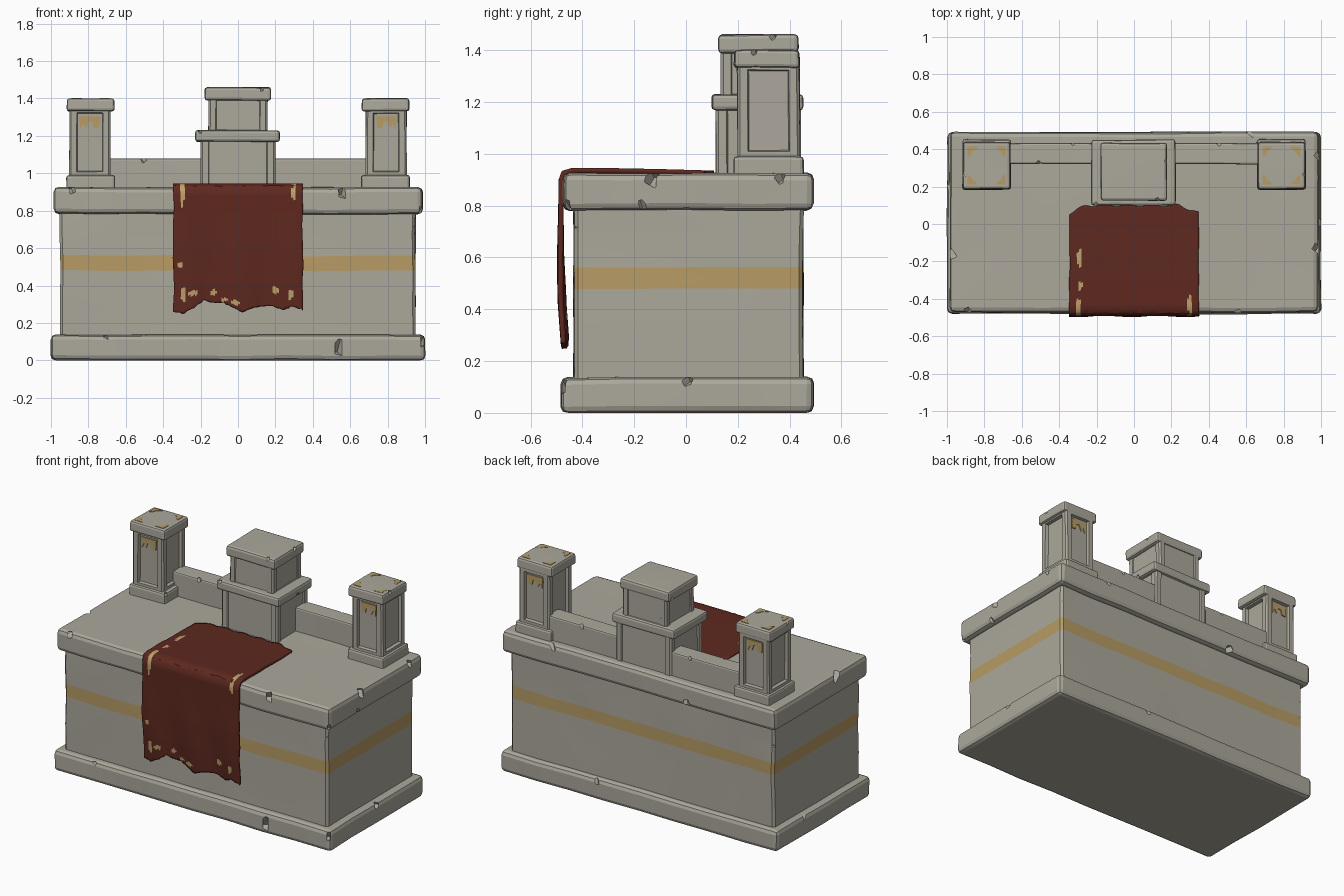
import bpy, bmesh, math, random
from mathutils import Vector, Matrix, noise

random.seed(4)
old = bpy.data.objects.get("Cube")
if old:
    bpy.data.objects.remove(old)


def material(name, rgb):
    m = bpy.data.materials.new(name)
    m.use_nodes = True
    m.diffuse_color = (*rgb, 1)
    m.node_tree.nodes["Principled BSDF"].inputs["Base Color"].default_value = (*rgb, 1)
    return m


STONE = material("warm grey stone", (0.41, 0.39, 0.33))
GOLD = material("worn gold", (0.47, 0.33, 0.13))
RED = material("dark red cloth", (0.112, 0.022, 0.014))
TRIM = material("pale gold thread", (0.52, 0.36, 0.15))


def activate(ob):
    bpy.ops.object.select_all(action="DESELECT")
    ob.select_set(True)
    bpy.context.view_layer.objects.active = ob


def finish(name, bm, mats, angle=30):
    bmesh.ops.recalc_face_normals(bm, faces=bm.faces)
    me = bpy.data.meshes.new(name)
    bm.to_mesh(me)
    bm.free()
    for m in mats:
        me.materials.append(m)
    ob = bpy.data.objects.new(name, me)
    bpy.context.collection.objects.link(ob)
    activate(ob)
    bpy.ops.object.shade_smooth_by_angle(angle=math.radians(angle))
    return ob


def warp(bm, amount):
    """Gently uneven surfaces, leaving the underside at z = 0 flat."""
    for v in bm.verts:
        if v.co.z > 0.001:
            v.co += noise.noise_vector(v.co * 4) * amount
            v.co.z = max(v.co.z, 0.002)


def box(x, y, z, taper=1.0):
    """Box from three ranges; the top is scaled by taper."""
    bm = bmesh.new()
    bmesh.ops.create_cube(bm, size=1)
    for v in bm.verts:
        k = taper if v.co.z > 0 else 1
        v.co = Vector((sum(x) / 2 + v.co.x * (x[1] - x[0]) * k,
                       sum(y) / 2 + v.co.y * (y[1] - y[0]) * k,
                       sum(z) / 2 + v.co.z * (z[1] - z[0])))
    return bm


def slice_at(bm, axis, values):
    normal = Vector([float(i == axis) for i in range(3)])
    for value in values:
        bmesh.ops.bisect_plane(bm, geom=bm.verts[:] + bm.edges[:] + bm.faces[:],
                               plane_co=normal * value, plane_no=normal)


def steps(span, count):
    return [span[0] + (span[1] - span[0]) * i / count for i in range(1, count)]


def round_edges(bm, width, segments=2):
    bm.normal_update()
    edges = [e for e in bm.edges if e.calc_face_angle(0) > 1]
    bmesh.ops.bevel(bm, geom=edges, offset=width, segments=segments,
                    affect="EDGES", profile=0.5)


def stone(name, x, y, z, bevel, parts=(3, 3), amount=0.004, taper=1.0, chips=()):
    bm = box(x, y, z, taper)
    slice_at(bm, 0, steps(x, parts[0]))
    slice_at(bm, 1, steps(y, parts[1]))
    round_edges(bm, bevel)
    warp(bm, amount)
    bmesh.ops.triangulate(bm, faces=bm.faces)
    ob = finish(name, bm, [STONE], 24)
    chip(ob, chips)
    return ob


def chip(ob, spots):
    """Knock thin wedge shaped notches out of a stone."""
    bm = bmesh.new()
    for px, py, pz, size in spots:
        turn = (Matrix.Rotation(random.uniform(0.5, 1.0), 4, "Z")
                @ Matrix.Rotation(random.uniform(0.4, 0.9), 4, "X"))
        shape = Matrix.Diagonal((size * 0.5, size * 0.8, size * 1.3, 1))
        bmesh.ops.create_cube(bm, size=1, matrix=Matrix.Translation((px, py, pz)) @ turn @ shape)
    cutter = finish("chip_cutter", bm, [STONE])
    cutter.hide_render = True
    activate(ob)
    mod = ob.modifiers.new("chips", "BOOLEAN")
    mod.operation, mod.solver, mod.object = "DIFFERENCE", "EXACT", cutter
    bpy.ops.object.modifier_apply(modifier=mod.name)
    bpy.data.objects.remove(cutter)
    bpy.ops.object.shade_smooth_by_angle(angle=math.radians(14))


def panelled(name, x, y, z, border, depth):
    """Box with a sunken panel on each of its four sides."""
    bm = box(x, y, z)
    corners = [e for e in bm.edges if abs(e.verts[0].co.z - e.verts[1].co.z) > 0.01]
    bmesh.ops.bevel(bm, geom=corners, offset=0.01, segments=1, affect="EDGES")
    bm.normal_update()
    sides = [f for f in bm.faces if max(abs(f.normal.x), abs(f.normal.y)) > 0.95]
    bmesh.ops.inset_individual(bm, faces=sides, thickness=border, depth=0)
    bmesh.ops.inset_individual(bm, faces=sides, thickness=0.006, depth=-depth)
    warp(bm, 0.004)
    return finish(name, bm, [STONE], 15)


def plate(name, points, matrix, thick):
    bm = bmesh.new()
    face = bm.faces.new([bm.verts.new((a, b, 0)) for a, b in points])
    top = bmesh.ops.extrude_face_region(bm, geom=[face])["geom"]
    bmesh.ops.translate(bm, vec=(0, 0, thick), verts=[v for v in top if isinstance(v, bmesh.types.BMVert)])
    bm.transform(matrix)
    return finish(name, bm, [GOLD])


# Plinth and overhanging top slab
stone("plinth", (-1, 1), (-0.48, 0.492), (0, 0.138), 0.026, (8, 4), 0.006,
      chips=[(0.54, -0.488, 0.07, 0.06), (1.0, 0.0, 0.14, 0.05), (-0.7, -0.485, 0.14, 0.04),
             (-1.0, 0.2, 0.14, 0.05), (0.3, 0.495, 0.14, 0.05), (0.985, -0.47, 0.1, 0.04)])
stone("top_slab", (-0.985, 0.987), (-0.473, 0.49), (0.782, 0.925), 0.026, (8, 4), 0.006,
      chips=[(0.56, -0.48, 0.91, 0.06), (-0.88, -0.475, 0.925, 0.05), (0.99, -0.14, 0.92, 0.07),
             (0.99, -0.17, 0.785, 0.05), (-0.985, -0.15, 0.92, 0.07), (0.62, 0.49, 0.925, 0.05),
             (-0.35, 0.49, 0.785, 0.06), (0.98, -0.46, 0.8, 0.04), (0.985, 0.36, 0.92, 0.05)])

# Main body with its gold band
body = box((-0.952, 0.95), (-0.432, 0.452), (0.1, 0.82))
slice_at(body, 2, (0.3, 0.48, 0.56, 0.68))
slice_at(body, 0, steps((-0.952, 0.95), 7))
round_edges(body, 0.014, 1)
for f in body.faces:
    f.material_index = int(0.48 < f.calc_center_median().z < 0.56 and abs(f.normal.z) < 0.5)
warp(body, 0.008)
bmesh.ops.triangulate(body, faces=body.faces)
body_ob = finish("body", body, [STONE, GOLD], 14)
chip(body_ob, [(0.955, -0.437, 0.73, 0.035), (-0.957, -0.437, 0.33, 0.03),
               (0.955, 0.457, 0.3, 0.035), (-0.957, 0.457, 0.66, 0.035)])

# Low wall along the back
stone("back_wall", (-0.7, 0.7), (0.32, 0.432), (0.9, 1.078), 0.01, (6, 2),
      chips=[(-0.5, 0.32, 1.08, 0.035), (0.45, 0.432, 1.08, 0.035), (-0.33, 0.432, 1.08, 0.03)])

# Stepped centre tower
panelled("tower_lower_block", (-0.2, 0.2), (0.115, 0.442), (0.87, 1.22), 0.045, 0.008)
stone("tower_lower_cap", (-0.228, 0.223), (0.1, 0.45), (1.168, 1.23), 0.014,
      chips=[(-0.2, 0.1, 1.235, 0.03), (0.222, 0.3, 1.17, 0.03)])
panelled("tower_upper_block", (-0.158, 0.158), (0.135, 0.432), (1.2, 1.43), 0.04, 0.006)
stone("tower_upper_cap", (-0.18, 0.176), (0.125, 0.435), (1.39, 1.46), 0.015,
      chips=[(0.13, 0.123, 1.46, 0.03), (0.178, 0.33, 1.46, 0.03), (-0.18, 0.4, 1.395, 0.03)])

# Corner posts, mirrored left and right
ragged = [(-0.055, 0.035), (0.055, 0.035), (0.05, -0.035), (0.035, -0.005), (0.02, -0.03),
          (0.005, 0.008), (-0.015, 0.005), (-0.022, -0.028), (-0.05, -0.03)]
corner = [(0, 0), (-0.055, 0), (-0.04, -0.018), (-0.025, -0.025), (-0.018, -0.045), (0, -0.055)]
for side, label in ((1, "left"), (-1, "right")):
    def span(a, b):
        return tuple(sorted((side * a, side * b)))
    stone(label + "_post_foot", span(0.658, 0.918), (0.182, 0.452), (0.9, 0.99), 0.014,
          chips=[(side * 0.66, 0.2, 0.99, 0.03)])
    panelled(label + "_post_shaft", span(0.683, 0.902), (0.198, 0.438), (0.978, 1.352), 0.042, 0.02)
    stone(label + "_post_cap", span(0.66, 0.917), (0.185, 0.44), (1.332, 1.4), 0.013,
          amount=0.003, taper=0.98, chips=[(side * 0.915, 0.26, 1.402, 0.03)])
    # Gilded remnants in the front and back panels
    for y, turn, where in ((0.219, 0, "front"), (0.417, math.pi, "back")):
        m = (Matrix.Translation((side * 0.793, y, 1.27)) @ Matrix.Rotation(turn, 4, "Z")
             @ Matrix.Rotation(math.pi / 2, 4, "X") @ Matrix.Diagonal((side, 1, 1, 1)))
        plate(f"{label}_post_{where}_gilding", ragged, m, 0.007)
    # Gilded corners on the cap
    for i, (sx, sy) in enumerate(((1, 1), (-1, 1), (-1, -1), (1, -1))):
        m = (Matrix.Translation((side * 0.788 + sx * 0.102, 0.312 + sy * 0.102, 1.398))
             @ Matrix.Diagonal((sx, sy, 1, 1)))
        plate(f"{label}_cap_gilding_{i + 1}", corner, m, 0.005)

# Draped cloth: sheet follows a path over the front edge
path = [(0.11, 0.925), (-0.1, 0.931), (-0.3, 0.935), (-0.44, 0.935), (-0.472, 0.926), (-0.483, 0.895),
        (-0.483, 0.8), (-0.484, 0.6), (-0.478, 0.42), (-0.466, 0.26)]
hem = [0.0, -0.01, 0.02, 0.06, 0.05, 0.05, 0.02, 0.0, 0.02, 0.03, 0.03, 0.01, 0.03, 0.01]
lengths = [0]
for a, b in zip(path, path[1:]):
    lengths.append(lengths[-1] + math.dist(a, b))


def along(s):
    for i in range(len(path) - 1):
        if s <= lengths[i + 1] or i == len(path) - 2:
            t = (s - lengths[i]) / (lengths[i + 1] - lengths[i])
            return Vector((0, *path[i])).lerp(Vector((0, *path[i + 1])), t)


COLS, ROWS, HALF = 56, 100, 0.345
cloth = bmesh.new()
rows = []
for r in range(ROWS + 1):
    row = []
    for c in range(COLS + 1):
        u = c / COLS
        x = (u * 2 - 1) * HALF
        k = u * (len(hem) - 1)
        i = min(int(k), len(hem) - 2)
        drop = hem[i] + (hem[i + 1] - hem[i]) * (k - i) + random.uniform(-0.004, 0.004)
        start = 0.01 + 0.04 * max(0, abs(x) - 0.25) / 0.09 + 0.008 * math.sin(x * 50)
        p = along(start + (lengths[-1] - drop - start) * r / ROWS)
        hang = max(0, min(1, (0.8 - p.z) * 3))
        p.y -= hang * 0.007 * math.sin(x * 22 + p.z * 3)
        p.x = x + 0.006 * noise.noise(Vector((x * 3, p.y * 9, p.z * 9))) * (abs(x) > 0.2)
        row.append(cloth.verts.new(p))
    rows.append(row)

# Worn thread: centre x, centre y or z, half sizes
top_marks = [(-0.29, -0.18, 0.014, 0.05), (-0.29, -0.33, 0.013, 0.025), (-0.295, -0.44, 0.016, 0.04),
             (0.3, -0.43, 0.013, 0.05)]
front_marks = [(-0.3, 0.88, 0.013, 0.06), (0.3, 0.89, 0.013, 0.04), (-0.29, 0.35, 0.016, 0.035),
               (-0.24, 0.36, 0.025, 0.014), (-0.13, 0.365, 0.022, 0.014), (-0.07, 0.325, 0.02, 0.012),
               (-0.01, 0.31, 0.028, 0.011), (0.2, 0.375, 0.018, 0.02), (0.28, 0.355, 0.012, 0.028),
               (-0.31, 0.51, 0.01, 0.012)]
for r in range(ROWS):
    for c in range(COLS):
        f = cloth.faces.new((rows[r][c], rows[r][c + 1], rows[r + 1][c + 1], rows[r + 1][c]))
        p = f.calc_center_median()
        marks, q = (top_marks, p.y) if p.z > 0.92 else (front_marks, p.z)
        f.material_index = int(any(((p.x - mx) / w) ** 2 + ((q - mq) / h) ** 2 < 1 for mx, mq, w, h in marks))
cloth_ob = finish("draped_cloth", cloth, [RED, TRIM], 40)
thick = cloth_ob.modifiers.new("thickness", "SOLIDIFY")
thick.thickness, thick.offset = 0.02, 0
